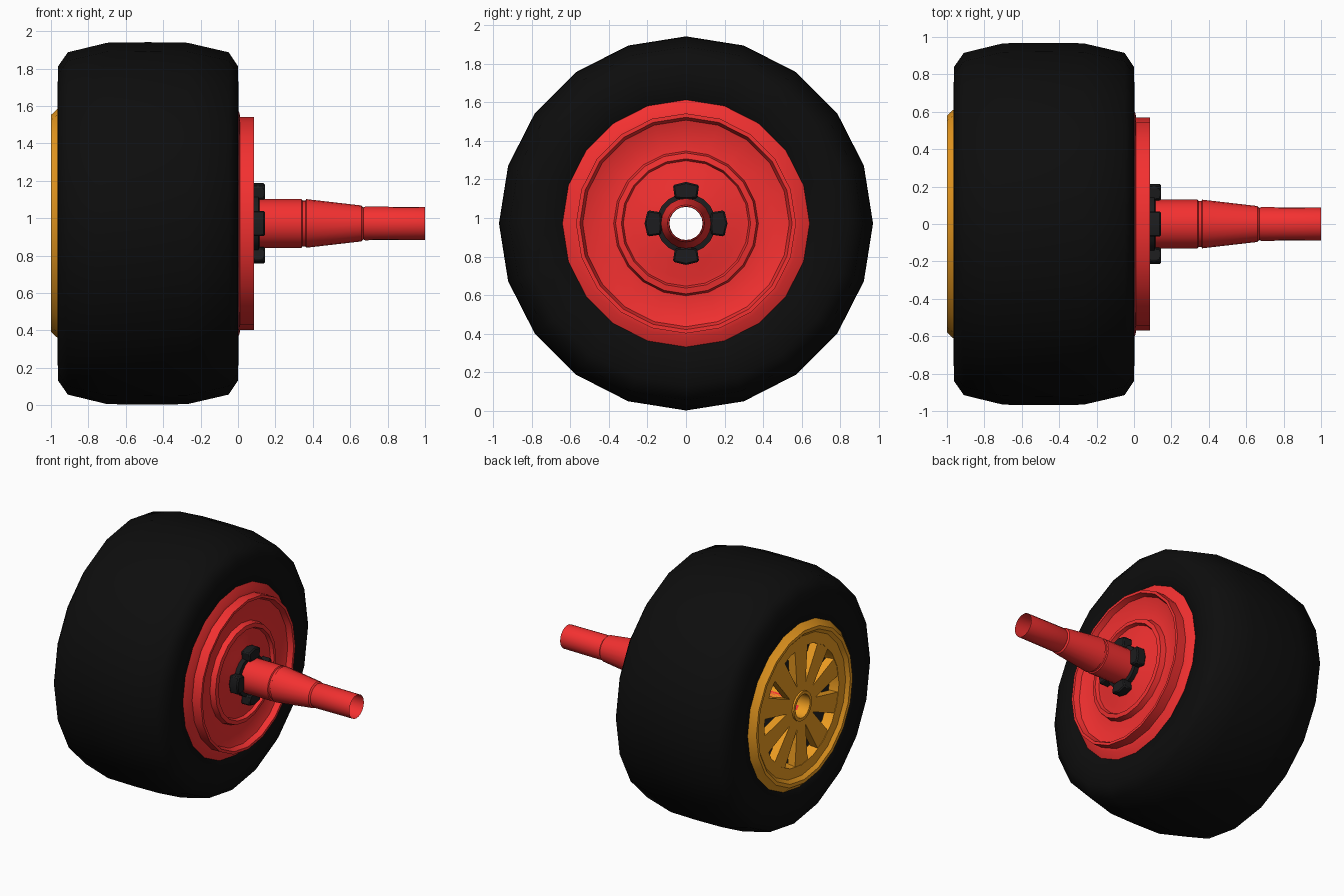
import bpy, bmesh, math

if "Cube" in bpy.data.objects:
    bpy.data.objects.remove(bpy.data.objects["Cube"])

ZC = 0.972   # axle height
SIDES = 20


def material(name, rgb):
    m = bpy.data.materials.new(name)
    m.diffuse_color = (*rgb, 1)
    m.use_nodes = True
    m.node_tree.nodes["Principled BSDF"].inputs["Base Color"].default_value = m.diffuse_color
    return m


RUBBER = material("rubber", (0.004, 0.004, 0.004))
NUT = material("dark_metal", (0.012, 0.012, 0.013))
RED = material("red_paint", (0.90, 0.03, 0.03))
GOLD = material("gold_paint", (0.86, 0.34, 0.015))


def polar(x, r, a):
    return (x, r * math.sin(a), ZC + r * math.cos(a))


def finish(name, bm, mat, angle=35):
    me = bpy.data.meshes.new(name)
    bm.to_mesh(me)
    bm.free()
    ob = bpy.data.objects.new(name, me)
    bpy.context.collection.objects.link(ob)
    me.materials.append(mat)
    bpy.ops.object.select_all(action='DESELECT')
    ob.select_set(True)
    bpy.context.view_layer.objects.active = ob
    bpy.ops.object.shade_smooth_by_angle(angle=math.radians(angle))
    return ob


def lathe(name, profile, mat, sides=SIDES, closed=False, angle=35):
    """Spin (x, r) points about the axle."""
    bm = bmesh.new()
    rings = [[bm.verts.new(polar(x, r, math.tau * k / sides)) for k in range(sides)]
             for x, r in profile]
    pairs = list(zip(rings, rings[1:]))
    if closed:
        pairs.append((rings[-1], rings[0]))
    for a, b in pairs:
        for k in range(sides):
            n = (k + 1) % sides
            bm.faces.new((a[k], b[k], b[n], a[n]))
    return finish(name, bm, mat, angle)


def sector(bm, outline, x0, x1):
    """Prism from an (r, angle) outline between two x planes."""
    front = [bm.verts.new(polar(x0, r, a)) for r, a in outline]
    back = [bm.verts.new(polar(x1, r, a)) for r, a in outline]
    bm.faces.new(front)
    bm.faces.new(back[::-1])
    for i in range(len(front)):
        j = (i + 1) % len(front)
        bm.faces.new((front[i], back[i], back[j], front[j]))


# Tyre
lathe("tyre", [(-0.90, 0.58), (-0.955, 0.62), (-0.965, 0.70), (-0.962, 0.84),
               (-0.91, 0.915), (-0.70, 0.966), (-0.48, 0.969), (-0.27, 0.966),
               (-0.05, 0.915), (0.0, 0.84), (0.002, 0.72), (-0.02, 0.63),
               (-0.06, 0.58)], RUBBER, angle=60)

# Outer gold rim: chamfered lip and the ring that holds the spokes
lathe("outer_rim", [(-0.90, 0.44), (-0.975, 0.45), (-0.975, 0.53), (-0.998, 0.555),
                    (-1.0, 0.58), (-0.965, 0.612), (-0.94, 0.64), (-0.90, 0.60)],
      GOLD, closed=True)

# Gold spokes, ten wide wedges with narrow windows between
bm = bmesh.new()
for k in range(10):
    c = math.tau * k / 10
    w = [math.radians(d) for d in (18, 14, 9.5)]
    sector(bm, [(0.10, c - w[0]), (0.17, c - w[0]), (0.24, c - w[1]), (0.47, c - w[2]),
                (0.475, c), (0.47, c + w[2]), (0.24, c + w[1]), (0.17, c + w[0]),
                (0.10, c + w[0]), (0.105, c)], -0.972, -0.91)
bmesh.ops.recalc_face_normals(bm, faces=bm.faces)
finish("spokes", bm, GOLD)

# Gold hub with an open centre bore
lathe("outer_hub", [(-0.70, 0.087), (-0.985, 0.087), (-0.985, 0.11), (-0.90, 0.115)], GOLD)

# Inner red rim, dished, with a raised ring around the axle
lathe("inner_rim", [(-0.06, 0.63), (-0.02, 0.645), (0.008, 0.59), (0.012, 0.57),
                    (0.085, 0.57), (0.085, 0.55), (0.045, 0.535), (0.02, 0.46),
                    (0.025, 0.375), (0.065, 0.365), (0.07, 0.335), (0.045, 0.325),
                    (0.05, 0.28), (0.07, 0.20), (0.08, 0.11)], RED)

# Hollow tapered axle with two grooves
lathe("axle", [(-0.90, 0.087), (0.02, 0.087), (0.05, 0.13), (0.34, 0.13), (0.345, 0.122),
               (0.36, 0.122), (0.365, 0.13), (0.66, 0.096), (0.67, 0.086),
               (0.68, 0.09), (1.0, 0.088)], RED)

# Castle nut: thin collar and four lugs
lathe("nut_collar", [(0.07, 0.155), (0.11, 0.155), (0.115, 0.128)], NUT)
bm = bmesh.new()
for k in range(4):
    c = math.tau * k / 4
    sector(bm, [(0.142, c - 0.42), (0.21, c - 0.33), (0.215, c),
                (0.21, c + 0.33), (0.142, c + 0.42), (0.125, c)], 0.07, 0.145)
bmesh.ops.recalc_face_normals(bm, faces=bm.faces)
lugs = finish("nut_lugs", bm, NUT)
bevel = lugs.modifiers.new("bevel", 'BEVEL')
bevel.width = 0.008
bevel.segments = 1
